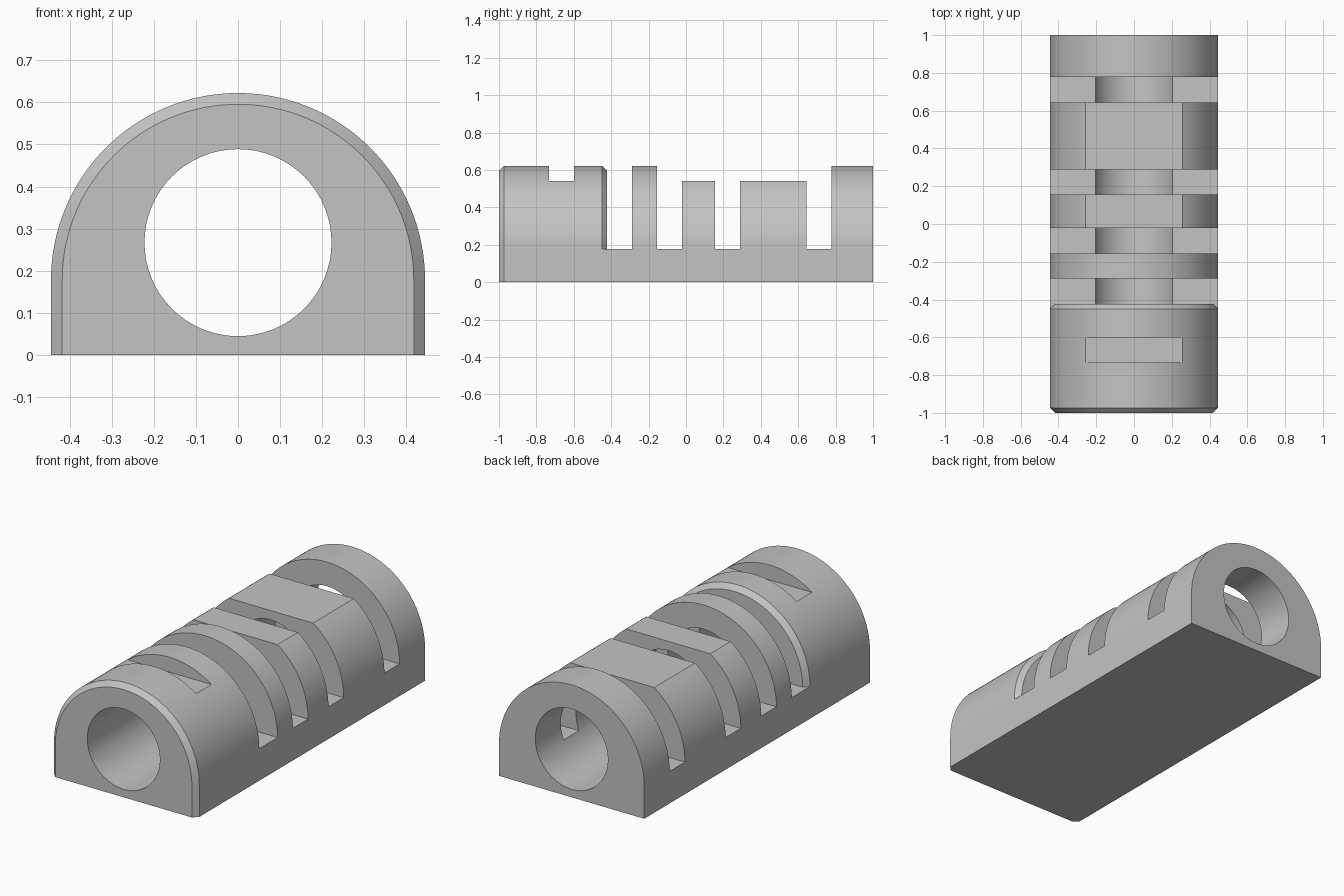
import bpy, bmesh, math

if "Cube" in bpy.data.objects:
    bpy.data.objects.remove(bpy.data.objects["Cube"])

U = 2 / 45             # design unit: the block is 45 units long
R = 10 * U             # arch radius
SPRING = 4 * U         # height where the arch begins
FLAT = 0.54            # height of the shaved tops
CHAMFER = 0.6 * U
SEGMENTS = 64


def from_back(units):
    return 1 - units * U


def activate(obj):
    bpy.ops.object.select_all(action="DESELECT")
    obj.select_set(True)
    bpy.context.view_layer.objects.active = obj


def section(bm, y, base, arch):
    """Straight-sided lower part carrying a half-round arch."""
    points = [(-base, 0), (base, 0), (base, SPRING)]
    for i in range(SEGMENTS + 1):
        a = math.pi * i / SEGMENTS
        points.append((arch * math.cos(a), SPRING + arch * math.sin(a)))
    points.append((-base, SPRING))
    return [bm.verts.new((x, y, z)) for x, z in points]


def make_body():
    inner = R - CHAMFER
    lip = from_back(32)
    rows = [(-1, inner, inner), (-1 + CHAMFER, R, R), (lip - CHAMFER, R, R),
            (lip, R, inner), (lip + U, R, inner), (lip + 2 * U, R, R), (1, R, R)]
    bm = bmesh.new()
    rings = [section(bm, *row) for row in rows]
    count = len(rings[0])
    for a, b in zip(rings, rings[1:]):
        for i in range(count):
            j = (i + 1) % count
            bm.faces.new((a[i], a[j], b[j], b[i]))
    bm.faces.new(rings[0])
    bm.faces.new(rings[-1])
    bmesh.ops.remove_doubles(bm, verts=bm.verts, dist=1e-5)
    bmesh.ops.recalc_face_normals(bm, faces=bm.faces)
    mesh = bpy.data.meshes.new("arched_block")
    bm.to_mesh(mesh)
    bm.free()
    obj = bpy.data.objects.new("arched_block", mesh)
    bpy.context.collection.objects.link(obj)
    return obj


def cut(body, cutter):
    cutter.hide_render = True
    activate(body)
    mod = body.modifiers.new("cut", "BOOLEAN")
    mod.operation = "DIFFERENCE"
    mod.solver = "EXACT"
    mod.object = cutter
    bpy.ops.object.modifier_apply(modifier=mod.name)
    bpy.data.objects.remove(cutter)


def box_cutter(start, end, floor):
    """Box open to the top, spanning two distances from the back."""
    y0, y1 = from_back(end), from_back(start)
    bpy.ops.mesh.primitive_cube_add(size=1, location=(0, (y0 + y1) / 2, floor + 0.5))
    obj = bpy.context.object
    obj.scale = (2, y1 - y0, 1)
    bpy.context.view_layer.update()
    return obj


body = make_body()

# Shaved flat tops and the shallow front notch
for start, end in ((8, 23), (36, 39)):
    cut(body, box_cutter(start, end, FLAT))

# Four deep slots
for start in (5, 16, 23, 29):
    cut(body, box_cutter(start, start + 3, SPRING))

# Round bore through the whole length
bpy.ops.mesh.primitive_cylinder_add(vertices=SEGMENTS, radius=5 * U, depth=3,
                                    location=(0, 0, 6 * U),
                                    rotation=(math.pi / 2, 0, 0))
bore = bpy.context.object
bpy.context.view_layer.update()
cut(body, bore)

# Single grey material
grey = bpy.data.materials.new("plain_grey")
grey.use_nodes = True
colour = (0.55, 0.55, 0.55, 1)
grey.diffuse_color = colour
grey.node_tree.nodes["Principled BSDF"].inputs["Base Color"].default_value = colour
body.data.materials.clear()
body.data.materials.append(grey)

activate(body)
bpy.ops.object.shade_smooth_by_angle(angle=math.radians(25))
